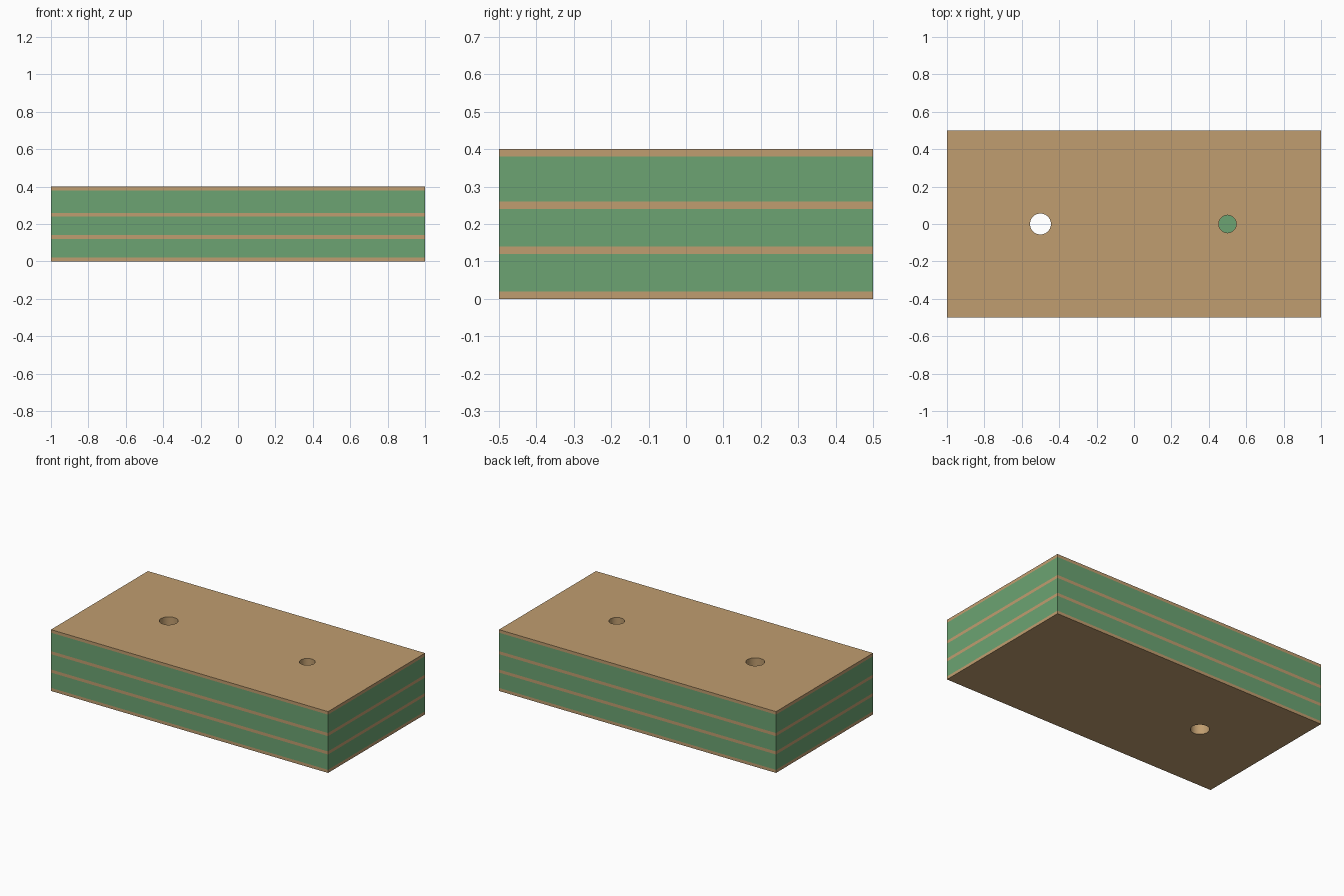
import bpy, bmesh
from math import cos, sin, tau

if "Cube" in bpy.data.objects:
    bpy.data.objects.remove(bpy.data.objects["Cube"])

SIDES = 32
PLATING = 0.012


def material(name, rgb):
    m = bpy.data.materials.new(name)
    m.diffuse_color = (*rgb, 1)
    m.use_nodes = True
    m.node_tree.nodes["Principled BSDF"].inputs["Base Color"].default_value = m.diffuse_color
    return m


copper = material("copper", (0.53, 0.34, 0.16))
laminate = material("laminate", (0.15, 0.37, 0.17))


def circle(x, r):
    return [(x + r * cos(tau * i / SIDES), r * sin(tau * i / SIDES)) for i in range(SIDES)]


def plate(name, loops, z0, z1, mat):
    """Fill the outline minus its hole loops and extrude it from z0 to z1."""
    bm = bmesh.new()
    edges = []
    for pts in loops:
        vs = [bm.verts.new((x, y, z0)) for x, y in pts]
        edges += [bm.edges.new((vs[i - 1], vs[i])) for i in range(len(vs))]
    bmesh.ops.triangle_fill(bm, edges=edges, use_beauty=True)
    out = bmesh.ops.extrude_face_region(bm, geom=bm.faces[:], use_keep_orig=True)
    top = [g for g in out["geom"] if isinstance(g, bmesh.types.BMVert)]
    bmesh.ops.translate(bm, verts=top, vec=(0, 0, z1 - z0))
    bmesh.ops.recalc_face_normals(bm, faces=bm.faces[:])
    me = bpy.data.meshes.new(name)
    bm.to_mesh(me)
    bm.free()
    me.materials.append(mat)
    ob = bpy.data.objects.new(name, me)
    bpy.context.collection.objects.link(ob)
    return ob


# Drilled holes: x, clear radius, bottom
vias = {"through_via": (-0.5, 0.056, 0.0), "blind_via": (0.5, 0.047, 0.24)}
outline = [(-1, -0.5), (1, -0.5), (1, 0.5), (-1, 0.5)]

# Alternating copper and laminate layers, bottom to top
levels = [0, 0.02, 0.12, 0.14, 0.24, 0.26, 0.38, 0.40]
for i, (z0, z1) in enumerate(zip(levels, levels[1:])):
    kind, mat = (("laminate_layer", laminate) if i % 2 else ("copper_layer", copper))
    holes = [circle(x, r + PLATING) for x, r, zb in vias.values() if z0 >= zb]
    plate(f"{kind}_{i // 2 + 1}", [outline] + holes, z0, z1, mat)

# Plated barrels lining the holes
for name, (x, r, zb) in vias.items():
    barrel = plate(name, [circle(x, r + PLATING), circle(x, r)], zb, 0.40, copper)
    bpy.ops.object.select_all(action='DESELECT')
    barrel.select_set(True)
    bpy.context.view_layer.objects.active = barrel
    bpy.ops.object.shade_smooth_by_angle()
